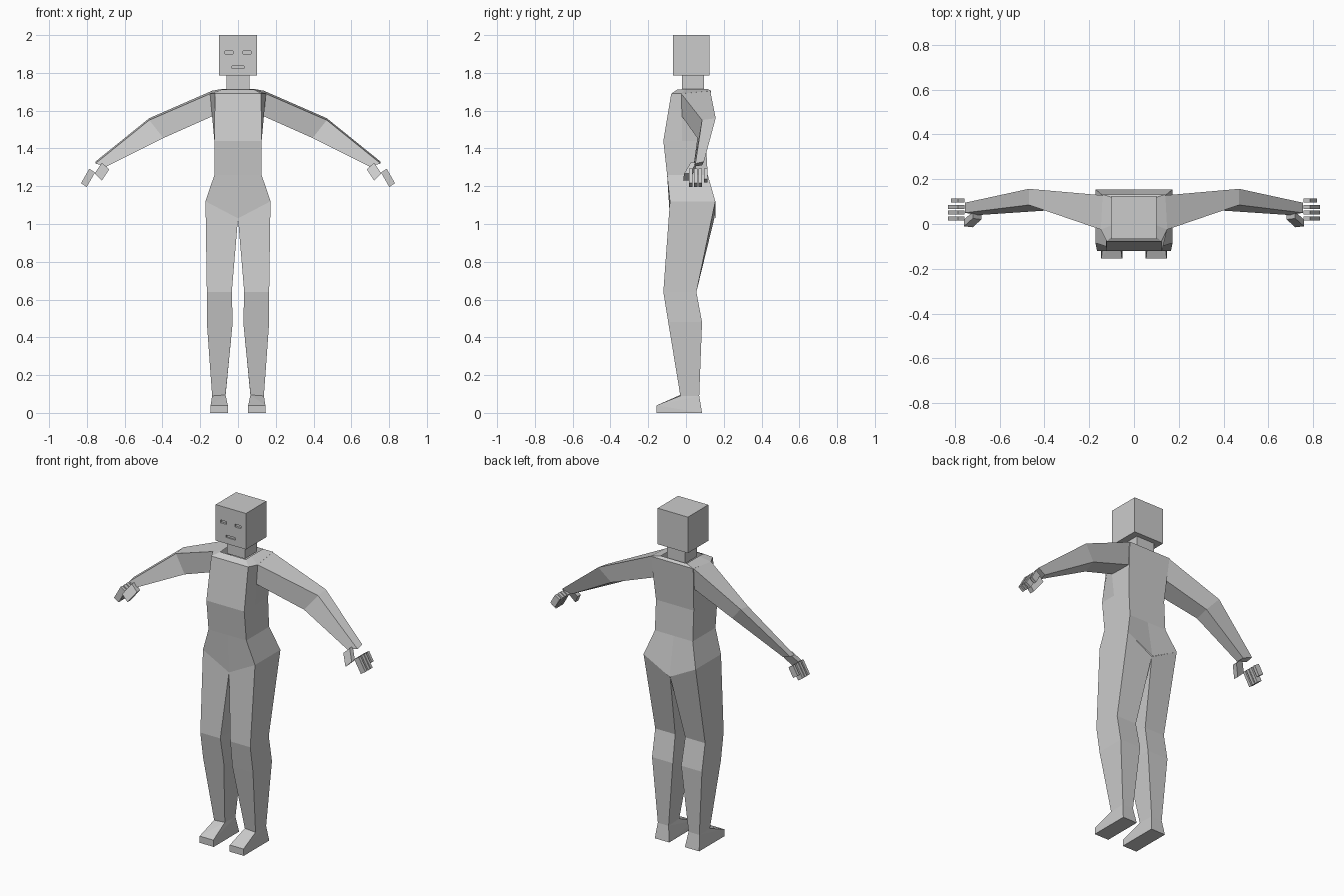
import bpy, bmesh
from mathutils import Vector

if "Cube" in bpy.data.objects:
    bpy.data.objects.remove(bpy.data.objects["Cube"])

skin = bpy.data.materials.new("light_grey")
skin.diffuse_color = (0.6, 0.6, 0.6, 1)
skin.use_nodes = True
skin.node_tree.nodes["Principled BSDF"].inputs["Base Color"].default_value = skin.diffuse_color


def finish(name, bm):
    bmesh.ops.recalc_face_normals(bm, faces=bm.faces)
    mesh = bpy.data.meshes.new(name)
    bm.to_mesh(mesh)
    bm.free()
    mesh.materials.append(skin)
    obj = bpy.data.objects.new(name, mesh)
    bpy.context.collection.objects.link(obj)
    return obj


def loft(name, rings, side=1, caps=True):
    """Join matching rings of points with quads; side=-1 mirrors in x."""
    bm = bmesh.new()
    vs = [[bm.verts.new((x * side, y, z)) for x, y, z in r] for r in rings]
    n = len(rings[0])
    for a, b in zip(vs, vs[1:]):
        for i in range(n):
            j = (i + 1) % n
            bm.faces.new((a[i], a[j], b[j], b[i]))
    if caps:
        bm.faces.new(vs[0])
        bm.faces.new(vs[-1])
    return finish(name, bm)


def hull(name, pts, side=1):
    bm = bmesh.new()
    for x, y, z in pts:
        bm.verts.new((x * side, y, z))
    bmesh.ops.convex_hull(bm, input=bm.verts)
    bmesh.ops.dissolve_limit(bm, angle_limit=0.02, verts=bm.verts, edges=bm.edges)
    return finish(name, bm)


def rect(x0, x1, y0, y1, z):
    return [(x0, y0, z), (x1, y0, z), (x1, y1, z), (x0, y1, z)]


def box(name, x0, x1, y0, y1, z0, z1):
    return loft(name, [rect(x0, x1, y0, y1, z0), rect(x0, x1, y0, y1, z1)])


def body_ring(front, mid, back, zc=None):
    """Symmetric eight-point ring from its front, middle and back corners."""
    half = [front, mid, back]
    cf = (0, front[1], zc or front[2])
    cb = (0, back[1], zc or back[2])
    return [cf] + half + [cb] + [(-x, y, z) for x, y, z in reversed(half)]


# Torso from hips to collar
loft("torso", [
    body_ring((0.172, -0.085, 1.12), (0.172, 0.0, 1.12), (0.172, 0.155, 1.12), 1.03),
    body_ring((0.125, -0.10, 1.26), (0.125, -0.02, 1.26), (0.125, 0.115, 1.26)),
    body_ring((0.125, -0.12, 1.44), (0.125, -0.02, 1.44), (0.125, 0.105, 1.44)),
    body_ring((0.122, -0.078, 1.69), (0.148, -0.025, 1.69), (0.14, 0.132, 1.705)),
    body_ring((0.085, -0.045, 1.712), (0.085, 0.0, 1.715), (0.085, 0.115, 1.715)),
], caps=False)

# Neck and head
box("neck", -0.06, 0.06, -0.02, 0.095, 1.70, 1.79)
head = box("head", -0.1, 0.1, -0.068, 0.125, 1.785, 2.0)

# Recessed eyes and mouth
cutters = [box("eye_cutter", s * 0.048 - 0.021, s * 0.048 + 0.021, -0.09, -0.056, 1.90, 1.917)
           for s in (-1, 1)]
cutters.append(box("mouth_cutter", -0.032, 0.032, -0.09, -0.06, 1.822, 1.836))
bpy.context.view_layer.objects.active = head
for c in cutters:
    mod = head.modifiers.new("recess", 'BOOLEAN')
    mod.operation = 'DIFFERENCE'
    mod.solver = 'EXACT'
    mod.object = c
    bpy.ops.object.modifier_apply(modifier=mod.name)
    bpy.data.objects.remove(c)

for s, label in ((1, "left"), (-1, "right")):
    # Leg from hip to ankle
    ankle = [(0.137, -0.03, 0.09), (0.066, -0.03, 0.095),
             (0.066, 0.07, 0.09), (0.137, 0.07, 0.09)]
    loft(label + "_leg", [
        [(0.172, -0.085, 1.12), (0, -0.085, 1.03), (0, 0.15, 1.03), (0.172, 0.155, 1.12)],
        rect(0.165, 0.033, -0.12, 0.055, 0.64),
        rect(0.165, 0.028, -0.094, 0.085, 0.48),
        ankle,
    ], s, caps=False)

    # Wedge foot
    hull(label + "_foot", ankle + rect(0.052, 0.147, -0.155, 0.085, 0)
         + [(0.054, -0.155, 0.04), (0.145, -0.155, 0.04)], s)

    # Arm from shoulder to wrist
    loft(label + "_arm", [
        [(0.148, -0.025, 1.69), (0.125, -0.025, 1.575), (0.125, 0.11, 1.575), (0.138, 0.128, 1.705)],
        [(0.47, 0.085, 1.55), (0.395, 0.06, 1.455), (0.40, 0.135, 1.48), (0.47, 0.157, 1.56)],
        [(0.755, 0.05, 1.32), (0.695, 0.04, 1.305), (0.70, 0.085, 1.31), (0.755, 0.095, 1.33)],
    ], s)

    # Four fingers, the last one shorter
    for i, (y, length) in enumerate(((0.025, 1), (0.052, 1), (0.076, 1), (0.105, 0.7))):
        top = [(0.787, y - 0.009, 1.293), (0.757, y - 0.009, 1.273),
               (0.757, y + 0.009, 1.273), (0.787, y + 0.009, 1.293)]
        tip = [Vector(p) + Vector((0.044, 0, -0.077)) * length for p in top]
        loft(f"{label}_finger_{i + 1}", [top, tip], s)

    # Thumb angled forward
    root = [(0.72, 0.025, 1.325), (0.682, 0.02, 1.288), (0.682, 0.05, 1.288), (0.72, 0.055, 1.325)]
    tip = [Vector(p) + Vector((0.039, -0.035, -0.058)) for p in root]
    loft(label + "_thumb", [root, tip], s)
